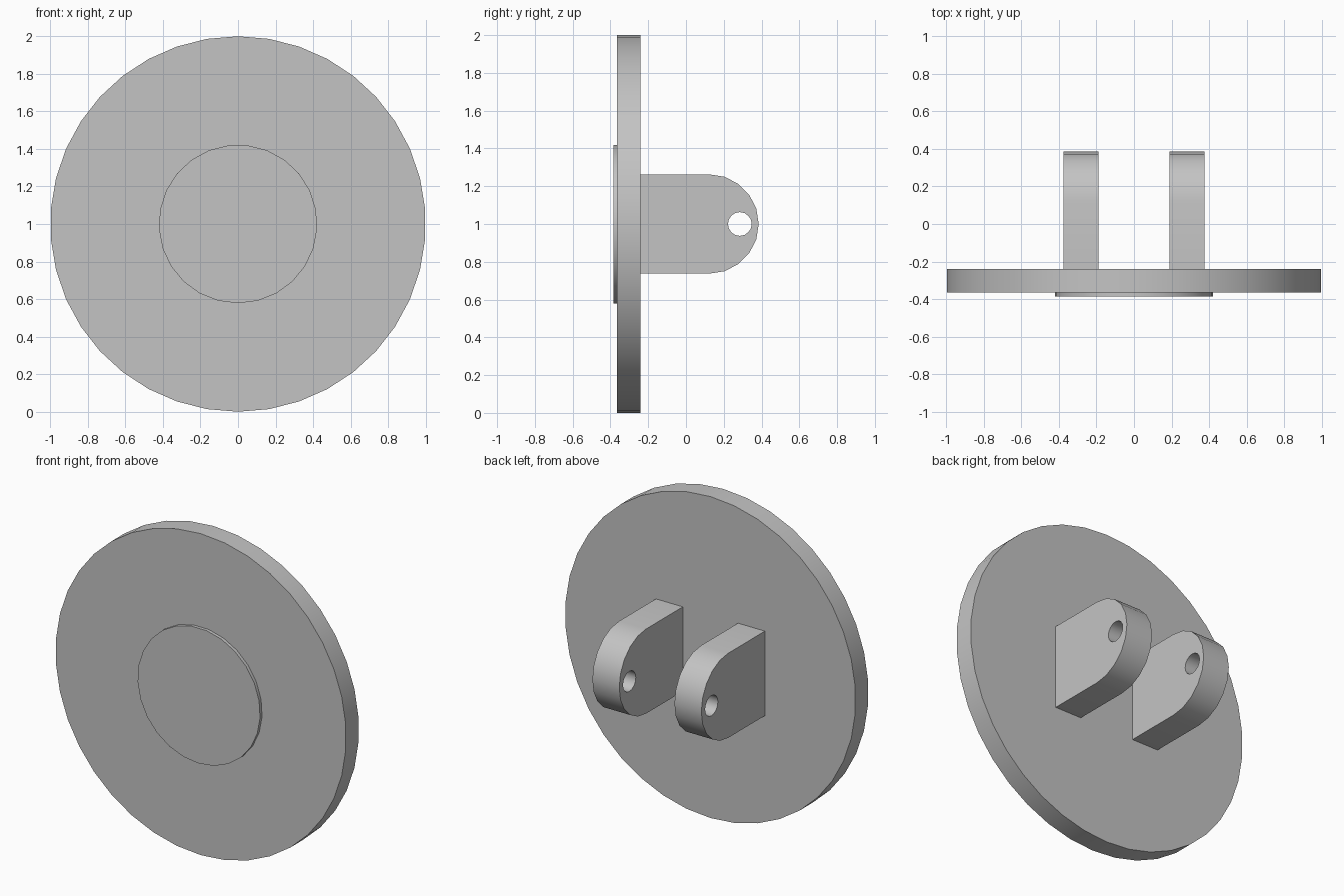
import bpy
import math
from math import pi, cos, sin

cube = bpy.data.objects.get("Cube")
if cube:
    bpy.data.objects.remove(cube, do_unlink=True)

CENTRE_Z = 1.0

grey = bpy.data.materials.new("plain grey")
grey.use_nodes = True
colour = (0.55, 0.55, 0.55, 1)
grey.diffuse_color = colour
grey.node_tree.nodes["Principled BSDF"].inputs["Base Color"].default_value = colour


def finish(obj):
    """Give a part its colour and smooth its curved sides."""
    obj.data.materials.clear()
    obj.data.materials.append(grey)
    bpy.ops.object.select_all(action="DESELECT")
    obj.select_set(True)
    bpy.context.view_layer.objects.active = obj
    bpy.ops.object.shade_smooth_by_angle(angle=math.radians(30))


def disc(name, sides, radius, y0, y1, turn):
    """Upright round plate spanning y0 to y1."""
    bpy.ops.mesh.primitive_cylinder_add(
        vertices=sides, radius=radius, depth=y1 - y0,
        location=(0, (y0 + y1) / 2, CENTRE_Z), rotation=(turn, 0, 0))
    obj = bpy.context.object
    obj.name = name
    finish(obj)


def lug(name, x0, x1):
    """Round-ended bracket arm with a pin hole."""
    base_y, arc_y, r, steps = -0.24, 0.122, 0.263, 10
    outline = [(base_y, CENTRE_Z - r)]
    for i in range(steps + 1):
        a = -pi / 2 + pi * i / steps
        outline.append((arc_y + r * cos(a), CENTRE_Z + r * sin(a)))
    outline.append((base_y, CENTRE_Z + r))
    n = len(outline)
    verts = [(x, y, z) for x in (x0, x1) for y, z in outline]
    faces = [list(reversed(range(n))), list(range(n, 2 * n))]
    faces += [(i, (i + 1) % n, n + (i + 1) % n, n + i) for i in range(n)]
    mesh = bpy.data.meshes.new(name)
    mesh.from_pydata(verts, [], faces)
    obj = bpy.data.objects.new(name, mesh)
    bpy.context.collection.objects.link(obj)

    # Pin hole
    bpy.ops.mesh.primitive_cylinder_add(
        vertices=16, radius=0.063, depth=0.5,
        location=((x0 + x1) / 2, 0.285, CENTRE_Z), rotation=(0, pi / 2, 0))
    cutter = bpy.context.object
    cutter.hide_render = True
    bpy.context.view_layer.objects.active = obj
    cut = obj.modifiers.new("pin hole", "BOOLEAN")
    cut.operation = "DIFFERENCE"
    cut.solver = "EXACT"
    cut.object = cutter
    bpy.ops.object.modifier_apply(modifier=cut.name)
    bpy.data.objects.remove(cutter, do_unlink=True)
    finish(obj)


# Main plate and the thin raised pad on its front
disc("round_plate", 38, 1.0, -0.365, -0.24, pi / 2)
disc("front_pad", 25, 0.422, -0.385, -0.365, -pi / 2)

# Pair of bracket arms on the back
lug("left_lug", 0.19, 0.375)
lug("right_lug", -0.375, -0.19)
